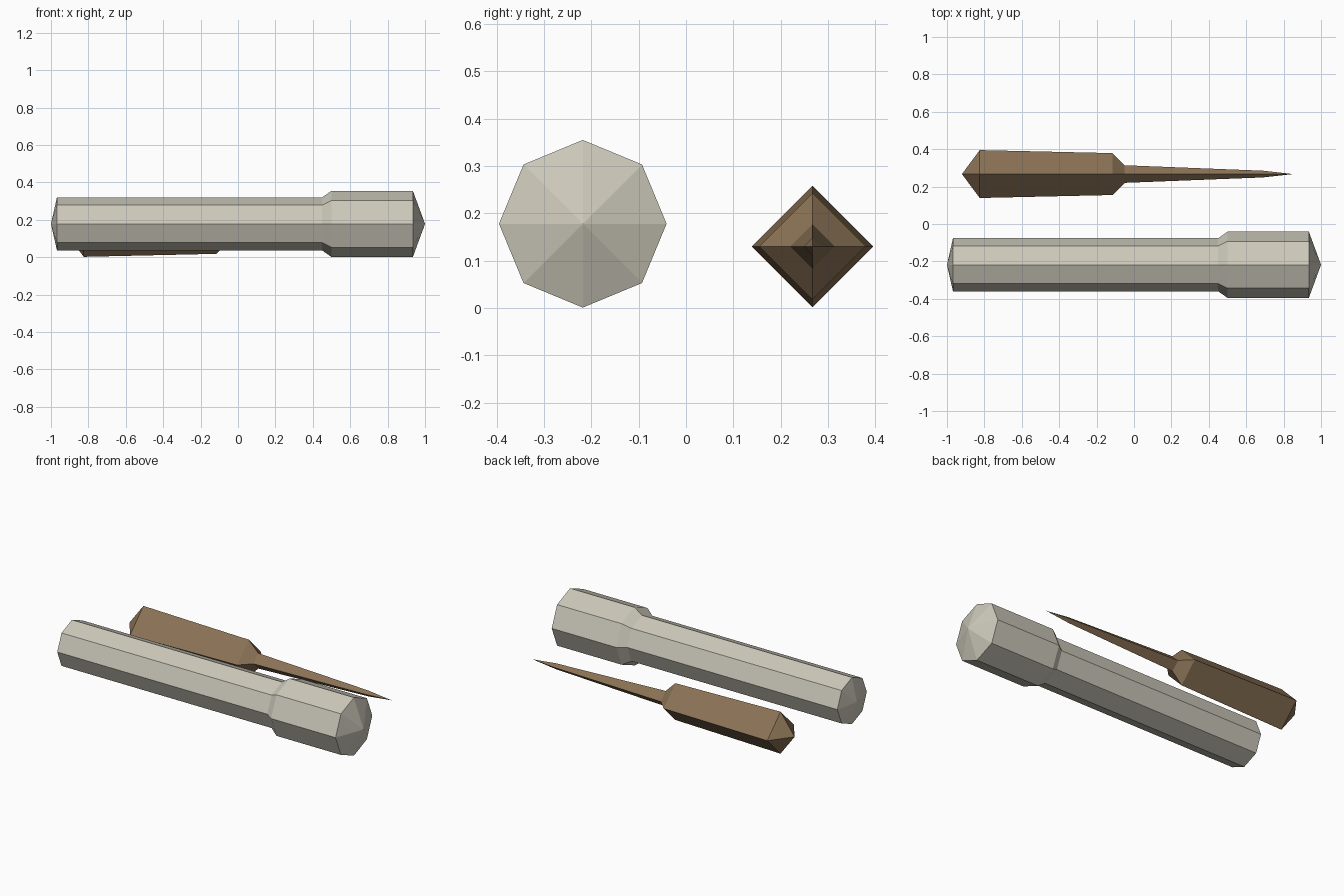
import bpy, bmesh
from math import cos, sin, tau

cube = bpy.data.objects.get("Cube")
if cube:
    bpy.data.objects.remove(cube, do_unlink=True)


def make_material(name, rgb):
    mat = bpy.data.materials.new(name)
    mat.use_nodes = True
    color = (*rgb, 1.0)
    mat.diffuse_color = color
    mat.node_tree.nodes["Principled BSDF"].inputs["Base Color"].default_value = color
    return mat


def lathe_along_x(name, profile, sides, y, z, mat):
    """Faceted solid from (x, radius) pairs; zero radius makes a point."""
    bm = bmesh.new()
    rings = []
    for x, r in profile:
        count = sides if r else 1
        rings.append([bm.verts.new((x, r * cos(tau * i / sides), r * sin(tau * i / sides)))
                      for i in range(count)])
    for a, b in zip(rings, rings[1:]):
        for i in range(sides):
            j = (i + 1) % sides
            corners = [a[i % len(a)], a[j % len(a)], b[j % len(b)], b[i % len(b)]]
            bm.faces.new(list(dict.fromkeys(corners)))
    bmesh.ops.recalc_face_normals(bm, faces=bm.faces)
    mesh = bpy.data.meshes.new(name)
    bm.to_mesh(mesh)
    bm.free()
    mesh.materials.append(mat)
    obj = bpy.data.objects.new(name, mesh)
    obj.location = (0, y, z)
    bpy.context.collection.objects.link(obj)
    return obj


stone = make_material("pale stone", (0.604, 0.578, 0.491))
wood = make_material("brown wood", (0.258, 0.171, 0.093))

# Eight-sided rod with a thicker head
lathe_along_x("thick_rod",
              [(-1, 0), (-0.968, 0.142), (0.45, 0.142), (0.5, 0.177), (0.935, 0.177), (1, 0)],
              8, -0.218, 0.178, stone)

# Four-sided handle narrowing to a long spike
lathe_along_x("handled_spike",
              [(-0.92, 0), (-0.825, 0.128), (-0.115, 0.112), (-0.05, 0.047), (0.69, 0.018), (0.85, 0)],
              4, 0.267, 0.13, wood)
